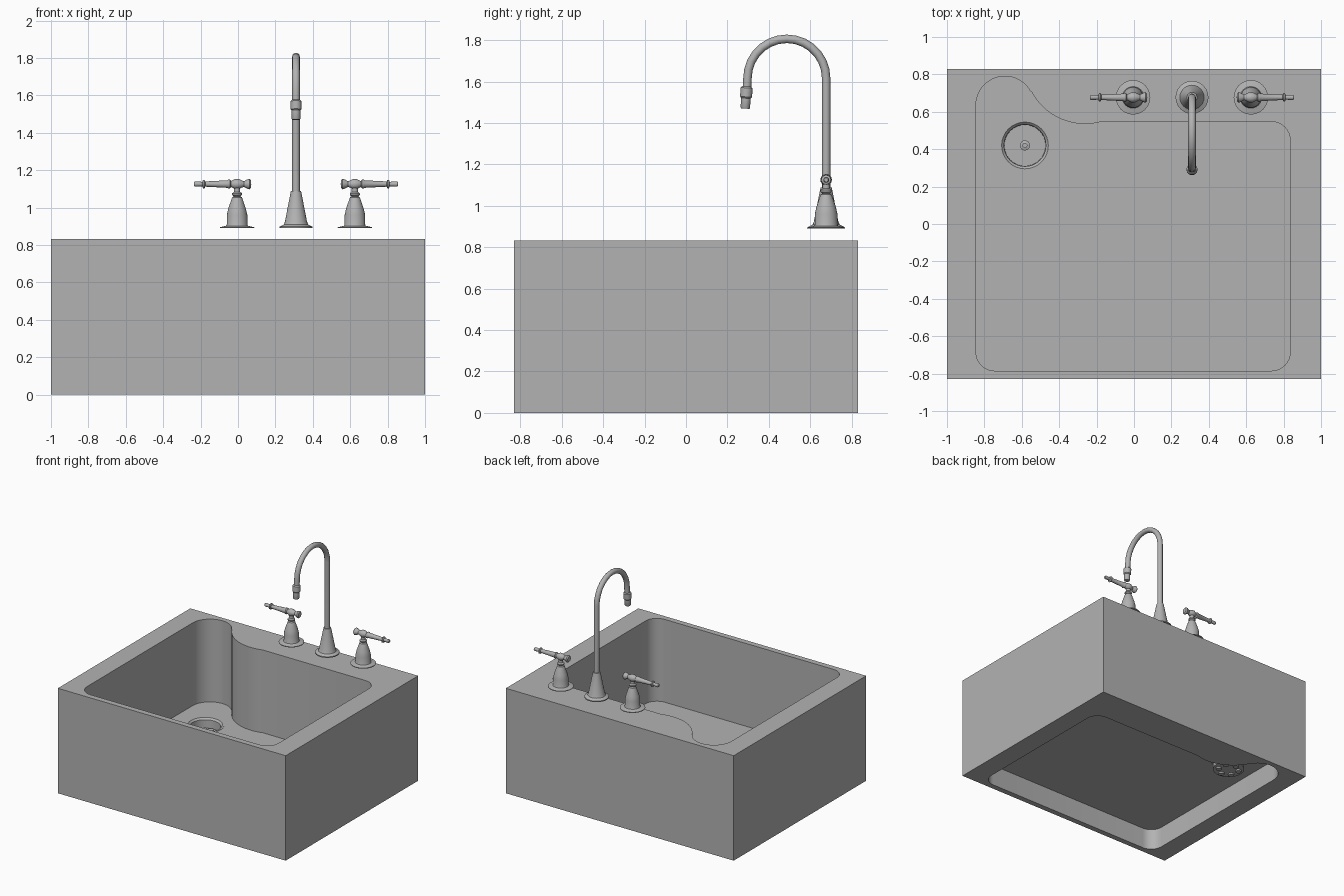
import bpy, bmesh
from math import sin, cos, pi, radians
from mathutils import Matrix

if "Cube" in bpy.data.objects:
    bpy.data.objects.remove(bpy.data.objects["Cube"])

GREY = (0.45, 0.45, 0.45, 1)
mat = bpy.data.materials.new("plain_grey")
mat.use_nodes = True
mat.diffuse_color = GREY
mat.node_tree.nodes["Principled BSDF"].inputs["Base Color"].default_value = GREY


def finish(ob):
    bpy.ops.object.select_all(action='DESELECT')
    ob.select_set(True)
    bpy.context.view_layer.objects.active = ob
    if ob.type == 'CURVE':
        bpy.ops.object.convert(target='MESH')
    ob = bpy.context.view_layer.objects.active
    ob.data.materials.clear()
    ob.data.materials.append(mat)
    bpy.ops.object.shade_smooth_by_angle(angle=radians(32))
    return ob


def lathe(name, profile, matrix, segs=24):
    """Revolve (radius, height) points round the local z axis."""
    bm = bmesh.new()
    rings = []
    for r, h in profile:
        if r == 0:
            rings.append([bm.verts.new((0, 0, h))] * segs)
        else:
            rings.append([bm.verts.new((r * cos(2 * pi * i / segs), r * sin(2 * pi * i / segs), h))
                          for i in range(segs)])
    for a, b in zip(rings, rings[1:]):
        for i in range(segs):
            j = (i + 1) % segs
            quad = list(dict.fromkeys((a[i], a[j], b[j], b[i])))
            bm.faces.new(quad)
    bmesh.ops.recalc_face_normals(bm, faces=bm.faces)
    bm.transform(matrix)
    mesh = bpy.data.meshes.new(name)
    bm.to_mesh(mesh)
    bm.free()
    ob = bpy.data.objects.new(name, mesh)
    bpy.context.collection.objects.link(ob)
    return finish(ob)


def curve(name, loops, flat=True, **settings):
    cu = bpy.data.curves.new(name, 'CURVE')
    cu.dimensions = '2D' if flat else '3D'
    if flat:
        cu.fill_mode = 'BOTH'
    for key, value in settings.items():
        setattr(cu, key, value)
    for pts in loops:
        sp = cu.splines.new('POLY')
        sp.points.add(len(pts) - 1)
        for p, co in zip(sp.points, pts):
            p.co = (*co, 0, 1) if flat else (*co, 1)
        sp.use_cyclic_u = flat
    ob = bpy.data.objects.new(name, cu)
    bpy.context.collection.objects.link(ob)
    return ob


def arc(cx, cy, r, start, end, n=10):
    angles = [radians(start + (end - start) * i / n) for i in range(n + 1)]
    return [(cx + r * cos(a), cy + r * sin(a)) for a in angles]


# Basin outline: rounded rectangle with a lobe in the back corner
outline = (arc(-0.745, -0.685, 0.1, 180, 270, 8)
           + arc(0.735, -0.685, 0.1, 270, 360, 8)
           + arc(0.735, 0.447, 0.1, 0, 90, 8)
           + arc(-0.262, 0.859, 0.324, -73, -152.4, 16)
           + arc(-0.69, 0.635, 0.155, 27.6, 180, 20))
block = [(-1, -0.83), (1, -0.83), (1, 0.83), (-1, 0.83)]
DRAIN = (-0.583, 0.42)

# Apron block, open right through
body = curve("sink_body", [block, outline], extrude=0.4165)
body.location.z = 0.4165
finish(body)

# Basin floor with the drain opening
floor = curve("basin_floor", [outline, arc(*DRAIN, 0.135, 0, 345, 23)], extrude=0.003)
floor.location.z = 0.173
finish(floor)

# Drain cup, studs and centre knob
at_drain = Matrix.Translation((*DRAIN, 0))
lathe("drain_cup", [(0, 0.1), (0.11, 0.1), (0.112, 0.165), (0.125, 0.178), (0.139, 0.178),
                    (0.139, 0.168), (0.12, 0.16), (0.118, 0.092), (0, 0.092)], at_drain, 32)
lathe("drain_knob", [(0, 0.095), (0.027, 0.095), (0.027, 0.112), (0.013, 0.116),
                     (0.013, 0.15), (0, 0.15)], at_drain, 16)
for k in range(6):
    a = radians(95 + 60 * k)
    lathe("drain_stud", [(0, 0.08), (0.023, 0.08), (0.023, 0.108), (0, 0.108)],
          at_drain @ Matrix.Translation((0.077 * cos(a), 0.077 * sin(a), 0)), 12)

# Spout base and gooseneck pipe
SX, SY = 0.31, 0.677
lathe("spout_base", [(0, 0.89), (0.088, 0.89), (0.088, 0.898), (0.065, 0.91), (0.059, 0.925),
                     (0.03, 1.075), (0.027, 1.09), (0, 1.09)], Matrix.Translation((SX, SY, 0)))
bend = arc(SY - 0.19, 1.617, 0.19, 0, 180, 14)
path = [(SX, SY, 1.05)] + [(SX, y, z) for y, z in bend] + [(SX, SY - 0.383, 1.56)]
finish(curve("spout_pipe", [path], flat=False, bevel_depth=0.0205, bevel_resolution=4, use_fill_caps=True))
lathe("spout_nozzle", [(0, 0), (0.02, 0), (0.023, 0.005), (0.023, 0.05), (0.029, 0.057),
                       (0.029, 0.1), (0.022, 0.107), (0, 0.107)],
      Matrix.Translation((SX, SY - 0.391, 1.47)) @ Matrix.Rotation(radians(-4), 4, 'X'))

# Handles, mirrored either side of the spout
post = [(0, 0.89), (0.092, 0.89), (0.092, 0.895), (0.058, 0.903), (0.055, 0.91), (0.055, 0.96),
        (0.047, 0.995), (0.03, 1.045), (0.026, 1.055), (0.018, 1.06), (0.027, 1.068),
        (0.027, 1.076), (0.017, 1.084), (0.017, 1.11), (0, 1.11)]
lever = [(0, -0.076), (0.02, -0.074), (0.028, -0.066), (0.025, -0.055), (0.015, -0.036),
         (0.02, -0.024), (0.027, -0.01), (0.027, 0.01), (0.02, 0.024), (0.016, 0.032),
         (0.024, 0.038), (0.024, 0.046), (0.02, 0.052), (0.014, 0.17), (0.023, 0.174),
         (0.023, 0.182), (0.012, 0.186), (0.014, 0.224), (0.01, 0.231), (0, 0.231)]
for side, word in ((-1, "right"), (1, "left")):
    x = SX + side * 0.315
    lathe(word + "_handle_post", post, Matrix.Translation((x, SY, 0)))
    lathe(word + "_handle_lever", lever,
          Matrix.Translation((x, SY, 1.126)) @ Matrix.Rotation(side * pi / 2, 4, 'Y'), 16)
